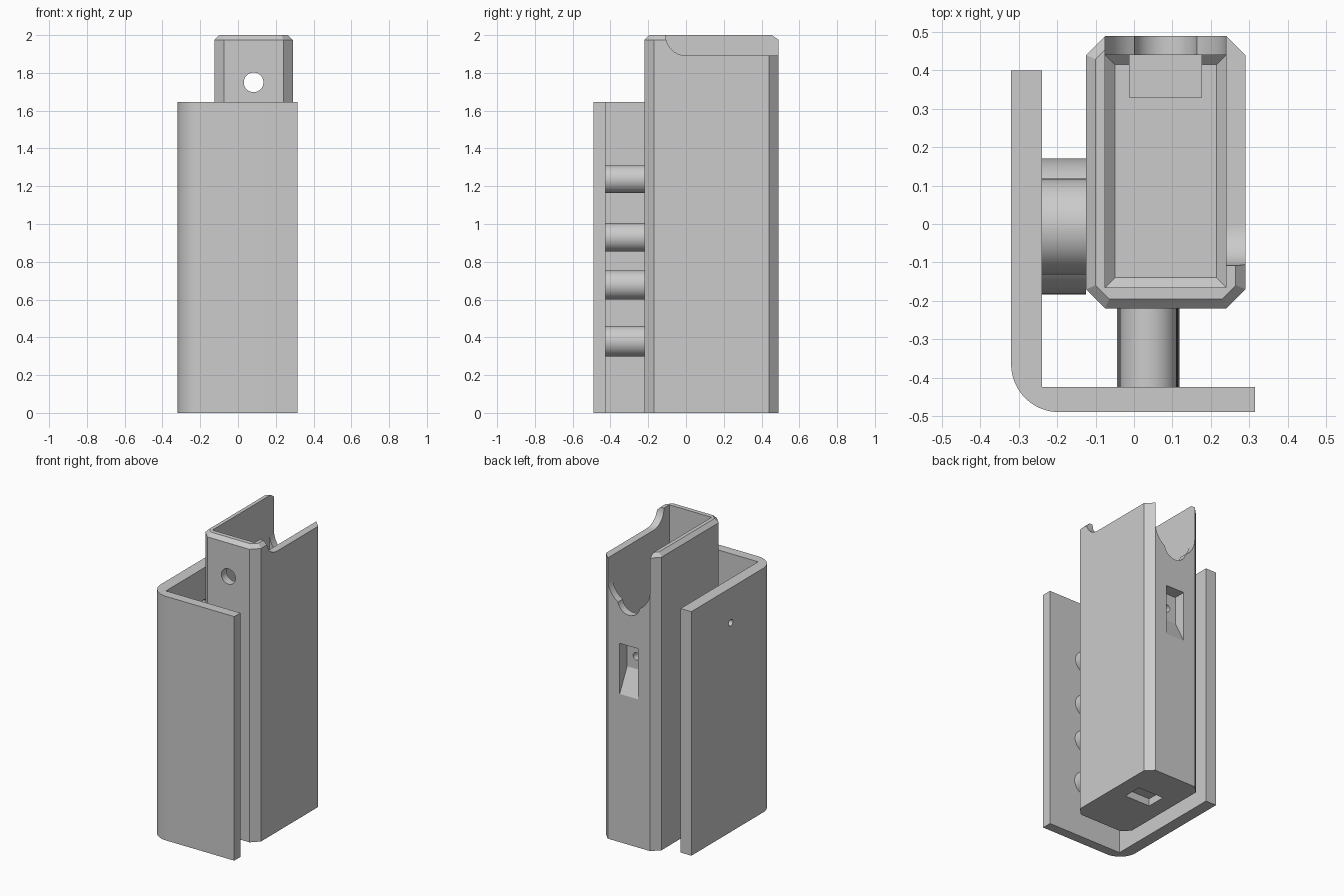
import bpy, bmesh, math
from mathutils import Vector

cube = bpy.data.objects.get("Cube")
if cube:
    bpy.data.objects.remove(cube, do_unlink=True)

grey = bpy.data.materials.new("plain grey")
grey.use_nodes = True
grey.diffuse_color = (0.6, 0.6, 0.6, 1)
grey.node_tree.nodes["Principled BSDF"].inputs["Base Color"].default_value = (0.6, 0.6, 0.6, 1)

# Maps (profile u, profile v, depth) to world coordinates
AXES = {"x": lambda u, v, d: Vector((d, u, v)),
        "y": lambda u, v, d: Vector((u, d, v)),
        "z": lambda u, v, d: Vector((u, v, d))}


def prism(name, axis, profile, start, end):
    """Extrude a profile along an axis."""
    bm = bmesh.new()
    rings = [[bm.verts.new(AXES[axis](u, v, d)) for u, v in profile] for d in (start, end)]
    bm.faces.new(rings[0])
    bm.faces.new(rings[1])
    for i in range(len(profile)):
        j = (i + 1) % len(profile)
        bm.faces.new((rings[0][i], rings[0][j], rings[1][j], rings[1][i]))
    bmesh.ops.recalc_face_normals(bm, faces=bm.faces)
    mesh = bpy.data.meshes.new(name)
    bm.to_mesh(mesh)
    bm.free()
    mesh.materials.append(grey)
    obj = bpy.data.objects.new(name, mesh)
    bpy.context.collection.objects.link(obj)
    return obj


def rect(u0, u1, v0, v1):
    return [(u0, v0), (u1, v0), (u1, v1), (u0, v1)]


def arc(cu, cv, r, a0, a1, n=24):
    angles = [math.radians(a0 + (a1 - a0) * i / n) for i in range(n + 1)]
    return [(cu + r * math.cos(a), cv + r * math.sin(a)) for a in angles]


def circle(cu, cv, r):
    return arc(cu, cv, r, 0, 352.5, 47)


def bevel_edges(obj, width, test):
    bm = bmesh.new()
    bm.from_mesh(obj.data)
    edges = [e for e in bm.edges if test(*(v.co for v in e.verts))]
    bmesh.ops.bevel(bm, geom=edges, offset=width, segments=1, affect="EDGES")
    bm.to_mesh(obj.data)
    bm.free()


def combine(target, tool, operation="DIFFERENCE"):
    """Apply a boolean and discard the tool."""
    mod = target.modifiers.new("boolean", "BOOLEAN")
    mod.operation, mod.solver, mod.object = operation, "EXACT", tool
    bpy.ops.object.select_all(action="DESELECT")
    bpy.context.view_layer.objects.active = target
    target.select_set(True)
    bpy.ops.object.modifier_apply(modifier=mod.name)
    bpy.data.objects.remove(tool, do_unlink=True)


def smooth(obj):
    bpy.ops.object.select_all(action="DESELECT")
    bpy.context.view_layer.objects.active = obj
    obj.select_set(True)
    bpy.ops.object.shade_smooth_by_angle(angle=math.radians(25))


# Outer L-shaped cover with a rounded front corner and a small side hole
cover = prism("outer_cover", "z",
              arc(-0.195, -0.365, 0.125, 180, 270)
              + [(0.315, -0.49), (0.315, -0.425), (-0.24, -0.425), (-0.24, 0.40), (-0.32, 0.40)],
              0, 1.645)
combine(cover, prism("side_hole", "x", circle(-0.02, 1.41, 0.022), -0.4, -0.15))
smooth(cover)

# Holder: chamfered box with a bevelled rim
X0, X1, Y0, Y1, C = -0.125, 0.29, -0.22, 0.49, 0.05
MID = (X0 + X1) / 2
holder = prism("holder", "z",
               [(X0 + C, Y0), (X1 - C, Y0), (X1, Y0 + C), (X1, Y1 - C),
                (X1 - C, Y1), (X0 + C, Y1), (X0, Y1 - C), (X0, Y0 + C)], 0, 2)
bevel_edges(holder, 0.025, lambda a, b: min(a.z, b.z) > 1.99)

# Cavity with a chamfered floor
cavity = prism("cavity", "z", rect(X0 + C, X1 - C, Y0 + 0.055, Y1 - C), 0.08, 2.2)
bevel_edges(cavity, 0.025, lambda a, b: max(a.z, b.z) < 0.1)
combine(holder, cavity)

# Latch housing inside the back wall, with its ramped pocket
combine(holder, prism("latch_housing", "x",
                      [(0.46, 0.93), (0.33, 1.12), (0.33, 1.39), (0.46, 1.39)],
                      MID - 0.095, MID + 0.095), "UNION")
combine(holder, prism("latch_pocket", "x",
                      [(0.51, 0.96), (0.41, 1.155), (0.41, 1.34), (0.51, 1.34)],
                      MID - 0.069, MID + 0.069))
combine(holder, prism("latch_hole", "y", circle(MID, 1.24, 0.025), 0.25, 0.45))

# Rounded opening in the back wall, with a smaller scoop below it
half = X1 - C - MID
combine(holder, prism("back_opening", "y",
                      arc(MID, 1.75, half, 180, 360) + [(MID + half, 2.1), (MID - half, 2.1)],
                      0.42, 0.6))
combine(holder, prism("back_scoop", "y", circle(MID, 1.63, 0.083), 0.42, 0.6))

# Lowered left wall with a curved front end
combine(holder, prism("wall_step", "x",
                      arc(0, 2, 0.108, 180, 270) + [(0.6, 1.892), (0.6, 2.1), (-0.108, 2.1)],
                      0.2, 0.4))

# Round front hole and the shallow slot underneath
combine(holder, prism("front_hole", "y", circle(MID, 1.75, 0.052), -0.3, -0.1))
combine(holder, prism("base_slot", "z", rect(MID - 0.095, MID + 0.095, 0.13, 0.26), -0.1, 0.05))
smooth(holder)

# Spacer pins between holder and the front of the cover
for i, (z, r) in enumerate([(1.237, 0.074), (0.93, 0.075), (0.678, 0.077), (0.38, 0.081)]):
    smooth(prism(f"front_spacer_{i + 1}", "y", circle(0.037, z, r), -0.425, Y0))

# Larger spacers between holder and the side of the cover
for i, (z, r) in enumerate([(1.05, 0.125), (0.45, 0.177)]):
    smooth(prism(f"side_spacer_{i + 1}", "x", circle(-0.007, z, r), -0.24, X0))
